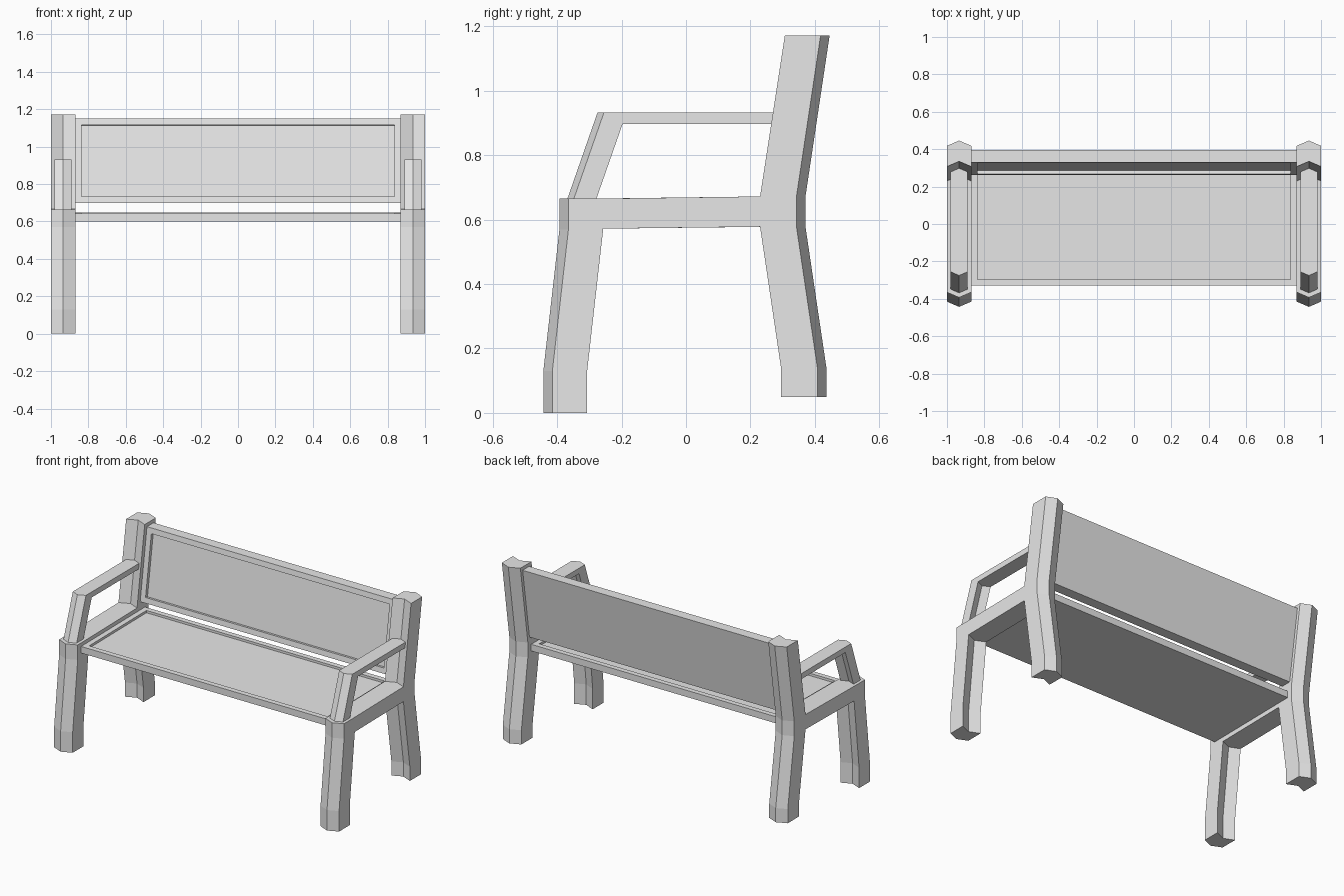
import bpy
import bmesh

cube = bpy.data.objects.get("Cube")
if cube:
    bpy.data.objects.remove(cube, do_unlink=True)

# One plain grey for the whole bench
GREY = (0.8, 0.8, 0.8, 1.0)
grey = bpy.data.materials.new("light grey")
grey.use_nodes = True
grey.diffuse_color = GREY
grey.node_tree.nodes["Principled BSDF"].inputs["Base Color"].default_value = GREY


def add_object(name, bm):
    bmesh.ops.recalc_face_normals(bm, faces=bm.faces)
    mesh = bpy.data.meshes.new(name)
    bm.to_mesh(mesh)
    bm.free()
    mesh.materials.append(grey)
    bpy.context.collection.objects.link(bpy.data.objects.new(name, mesh))


def sweep_profile(columns):
    """Join matching (y, z) outlines at several x positions into a solid."""
    bm = bmesh.new()
    rings = [[bm.verts.new((x, y, z)) for y, z in outline] for x, outline in columns]
    for a, b in zip(rings, rings[1:]):
        for i in range(len(a)):
            bm.faces.new((a[i - 1], a[i], b[i], b[i - 1]))
    bm.faces.new(rings[0])
    bm.faces.new(rings[-1])
    return bm


def add_chevron(name, centre, half_width, ridge, front, back):
    """Front points bulge forward and back points backward along the middle."""
    edge = front + back
    middle = [(y - ridge, z) for y, z in front] + [(y + ridge, z) for y, z in back]
    columns = [(centre - half_width, edge), (centre, middle), (centre + half_width, edge)]
    add_object(name, sweep_profile(columns))


def add_panel(name, outline, direction, border, depth):
    """Board with a recessed field in the face that points along direction."""
    bm = sweep_profile([(-0.87, outline), (0.87, outline)])
    bmesh.ops.recalc_face_normals(bm, faces=bm.faces)
    bm.normal_update()
    face = max(bm.faces, key=lambda f: f.normal[direction[0]] * direction[1])
    bmesh.ops.inset_region(bm, faces=[face], thickness=border)
    normal = face.normal.copy()
    field = bmesh.ops.extrude_face_region(bm, geom=[face])["geom"]
    verts = [v for v in field if isinstance(v, bmesh.types.BMVert)]
    bmesh.ops.translate(bm, verts=verts, vec=-normal * depth)
    if face.is_valid:
        bmesh.ops.delete(bm, geom=[face], context="FACES_ONLY")
    add_object(name, bm)


# Side outlines: front leg with rail, rear post, and armrest
leg_front = [(-0.257, 0.572), (-0.307, 0.13), (-0.307, 0), (-0.415, 0),
             (-0.415, 0.13), (-0.365, 0.57), (-0.365, 0.665), (-0.28, 0.665)]
post_back = [(0.23, 0.672), (0.307, 1.172), (0.418, 1.172), (0.343, 0.672),
             (0.343, 0.578), (0.408, 0.14), (0.408, 0.05), (0.295, 0.05),
             (0.295, 0.14), (0.23, 0.578)]
arm_front = [(-0.197, 0.897), (-0.28, 0.66), (-0.35, 0.66), (-0.255, 0.932)]
arm_back = [(0.278, 0.932), (0.273, 0.897)]

for side, sign in (("left", 1), ("right", -1)):
    add_chevron(side + "_side_frame", sign * 0.935, 0.065, 0.028, leg_front, post_back)
    add_chevron(side + "_armrest", sign * 0.935, 0.046, 0.02, arm_front, arm_back)

# Seat and backrest boards
add_panel("seat", [(-0.33, 0.6), (-0.33, 0.642), (0.31, 0.648), (0.31, 0.606)],
          (2, 1), 0.047, 0.015)
add_panel("backrest", [(0.262, 0.7), (0.33, 1.15), (0.395, 1.15), (0.327, 0.7)],
          (1, -1), 0.048, 0.02)
